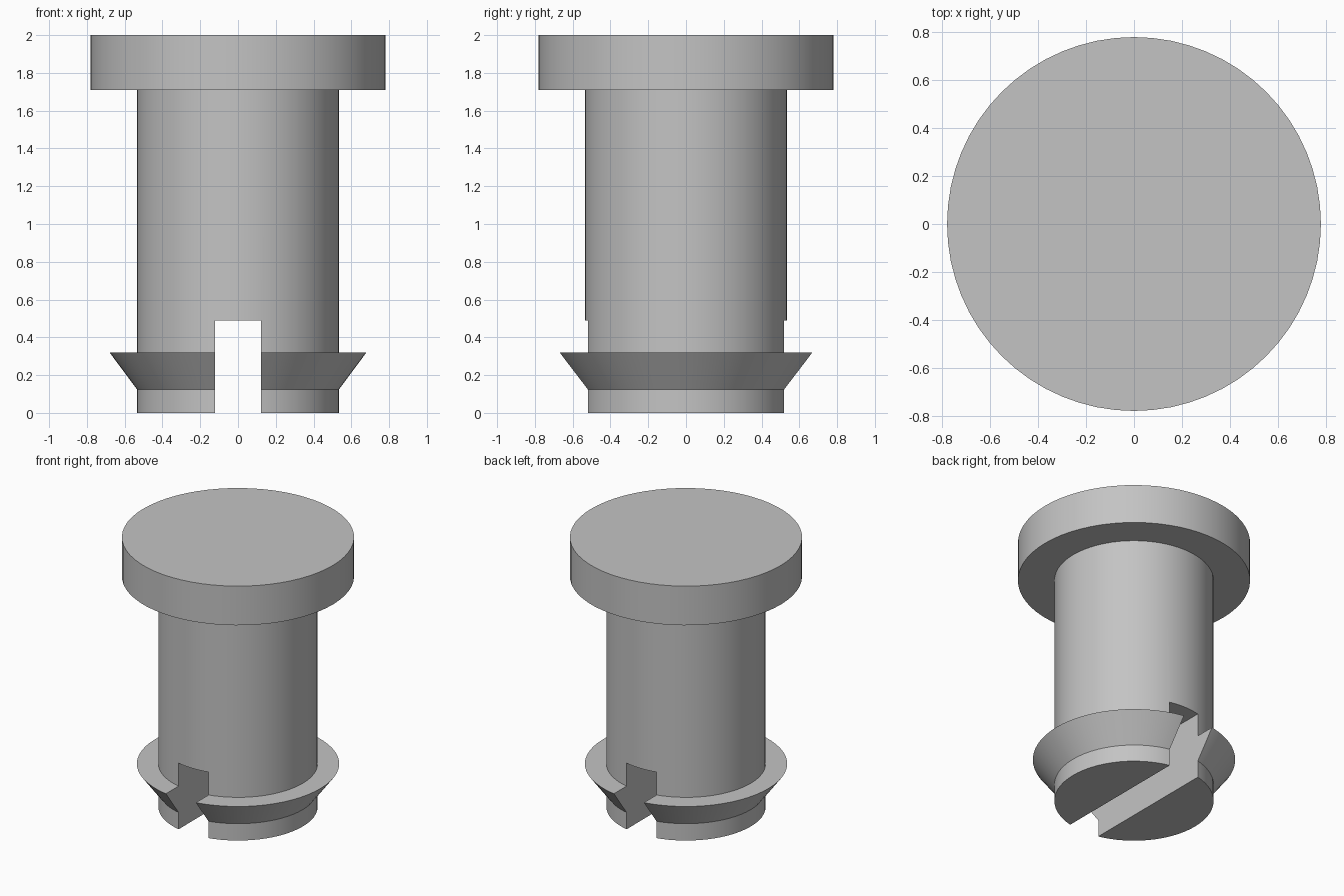
import bpy, bmesh, math
from mathutils import Matrix, Vector

cube = bpy.data.objects.get("Cube")
if cube:
    bpy.data.objects.remove(cube, do_unlink=True)

grey = bpy.data.materials.new("plain_grey")
grey.use_nodes = True
colour = (0.55, 0.55, 0.55, 1)
grey.diffuse_color = colour
grey.node_tree.nodes["Principled BSDF"].inputs["Base Color"].default_value = colour


def add_object(name, bm):
    mesh = bpy.data.meshes.new(name)
    bmesh.ops.recalc_face_normals(bm, faces=bm.faces)
    bm.to_mesh(mesh)
    bm.free()
    obj = bpy.data.objects.new(name, mesh)
    bpy.context.collection.objects.link(obj)
    mesh.materials.append(grey)
    return obj


# Revolved pin: foot, barb, shaft and head
profile = [(0, 0), (0.535, 0), (0.535, 0.125), (0.68, 0.32), (0.535, 0.32),
           (0.535, 1.71), (0.78, 1.71), (0.78, 2), (0, 2)]
bm = bmesh.new()
verts = [bm.verts.new((r, 0, z)) for r, z in profile]
edges = [bm.edges.new(pair) for pair in zip(verts, verts[1:])]
bmesh.ops.spin(bm, geom=verts + edges, cent=(0, 0, 0), axis=(0, 0, 1),
               angle=math.tau, steps=64, use_merge=True)
bmesh.ops.remove_doubles(bm, verts=bm.verts, dist=0.0001)
bmesh.ops.dissolve_limit(bm, angle_limit=0.01, verts=bm.verts, edges=bm.edges)
pin = add_object("slotted_pin", bm)

# Slot through the foot, running front to back
bm = bmesh.new()
slot_size = Vector((0.246, 2, 0.98))
bmesh.ops.create_cube(bm, size=1, matrix=Matrix.Diagonal(slot_size.to_4d()))
cutter = add_object("slot_cutter", bm)
cutter.hide_render = True

cut = pin.modifiers.new("slot", 'BOOLEAN')
cut.operation = 'DIFFERENCE'
cut.solver = 'EXACT'
cut.object = cutter
bpy.ops.object.select_all(action='DESELECT')
bpy.context.view_layer.objects.active = pin
pin.select_set(True)
bpy.ops.object.modifier_apply(modifier=cut.name)
bpy.data.objects.remove(cutter, do_unlink=True)

# Smooth round walls, crisp rims
bpy.ops.object.shade_smooth_by_angle(angle=math.radians(30))
